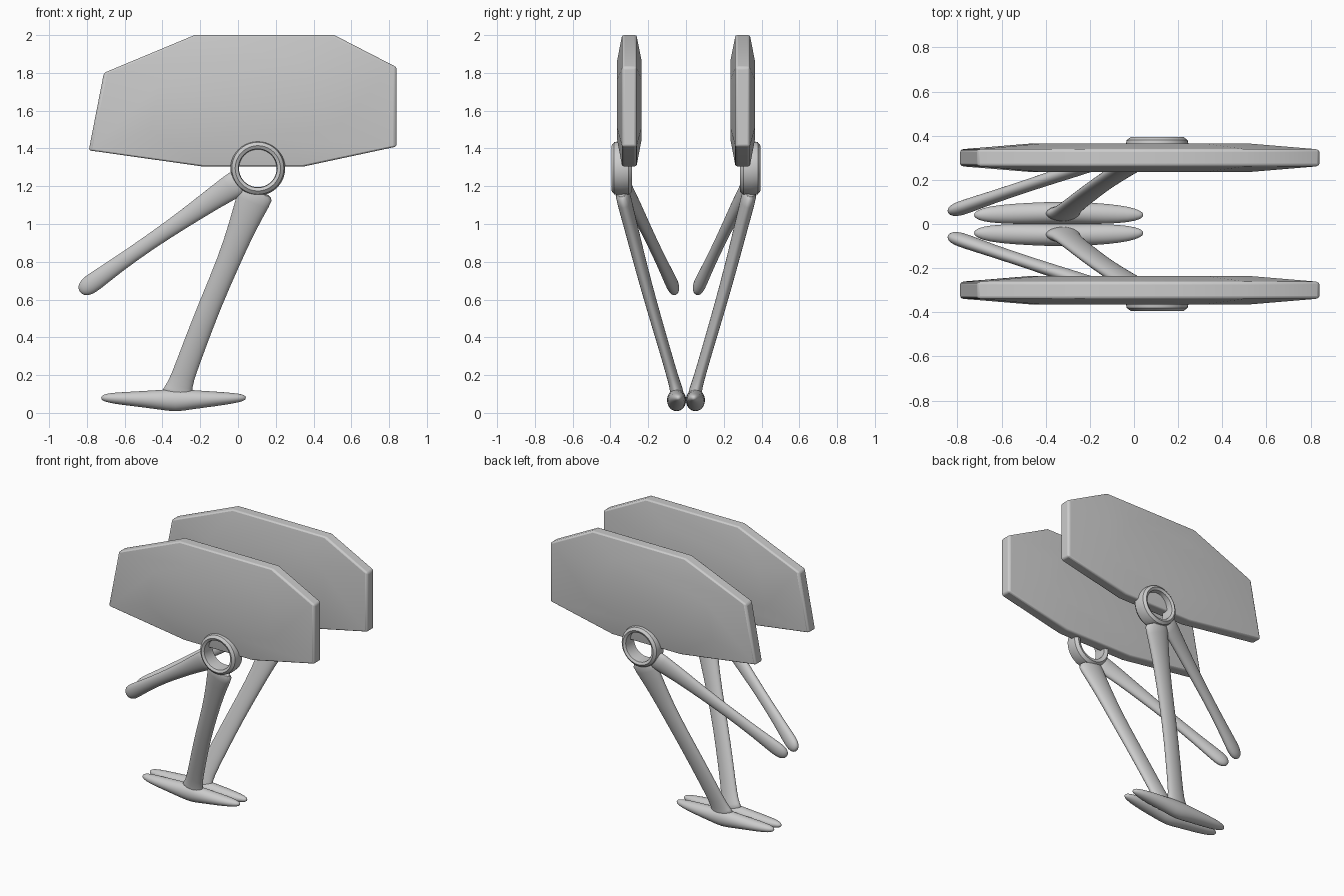
import bpy, bmesh, math
from mathutils import Vector

if "Cube" in bpy.data.objects:
    bpy.data.objects.remove(bpy.data.objects["Cube"])


def finish(name, bm, bevel=0, subsurf=0):
    """Turn a bmesh into a named object mirrored across y = 0."""
    bmesh.ops.recalc_face_normals(bm, faces=bm.faces)
    me = bpy.data.meshes.new(name)
    bm.to_mesh(me)
    bm.free()
    ob = bpy.data.objects.new(name, me)
    bpy.context.collection.objects.link(ob)
    bpy.context.view_layer.objects.active = ob
    ob.select_set(True)
    bpy.ops.object.shade_smooth_by_angle(angle=math.radians(80 if subsurf else 30))
    ob.select_set(False)
    if bevel:
        m = ob.modifiers.new("bevel", 'BEVEL')
        m.width, m.segments = bevel, 3
    if subsurf:
        ob.modifiers.new("subsurf", 'SUBSURF').levels = subsurf
        ob.modifiers["subsurf"].render_levels = subsurf
    ob.modifiers.new("mirror", 'MIRROR').use_axis = (False, True, False)
    ob.modifiers["mirror"].use_mirror_merge = False
    return ob


def bridge(bm, loops, closed=False):
    pairs = list(zip(loops, loops[1:] + loops[:1])) if closed else list(zip(loops, loops[1:]))
    for a, b in pairs:
        n = len(a)
        for i in range(n):
            bm.faces.new((a[i], a[(i + 1) % n], b[(i + 1) % n], b[i]))


def limb(name, sections, n=16):
    """Loft ellipses (x, y, z, half height in xz, half width in y) along a path."""
    bm = bmesh.new()
    pts = [Vector(s[:3]) for s in sections]
    loops = []
    for i, s in enumerate(sections):
        t = (pts[min(i + 1, len(pts) - 1)] - pts[max(i - 1, 0)]).normalized()
        v = Vector((0, 1, 0))
        v = (v - t * v.dot(t)).normalized()
        u = v.cross(t)
        loops.append([bm.verts.new(pts[i] + u * s[3] * math.cos(a) + v * s[4] * math.sin(a))
                      for a in (2 * math.pi * k / n for k in range(n))])
    bridge(bm, loops)
    bm.faces.new(loops[0])
    bm.faces.new(loops[-1])
    return finish(name, bm, subsurf=1)


# side panels: octagonal slabs, thicker in the middle
outline = [(-.79, 1.39), (-.71, 1.80), (-.23, 2.0), (.51, 2.0),
           (.84, 1.83), (.84, 1.41), (.35, 1.305), (-.19, 1.305)]
bm = bmesh.new()
loops = []
for y, k in ((.235, .6), (.262, 1), (.338, 1), (.365, .6)):
    loops.append([bm.verts.new((.03 + (x - .03) * k, y, 1.66 + (z - 1.66) * k)) for x, z in outline])
bridge(bm, loops)
bm.faces.new(loops[0])
bm.faces.new(loops[-1])
finish("side_panel", bm, bevel=.012)

# pivot rings at the lower edge of each panel
bm = bmesh.new()
loops = []
for r, y in ((.10, .295), (.125, .285), (.142, .305), (.145, .345),
             (.138, .38), (.12, .394), (.103, .385), (.10, .36)):
    loops.append([bm.verts.new((.105 + r * math.cos(a), y, 1.295 + r * math.sin(a)))
                  for a in (2 * math.pi * k / 40 for k in range(40))])
bridge(bm, loops, closed=True)
finish("pivot_ring", bm)

# main legs
limb("leg", [(.105, .34, 1.185, .10, .04), (.085, .332, 1.14, .095, .04),
             (.02, .29, .98, .073, .037), (-.05, .245, .80, .062, .034),
             (-.145, .185, .58, .06, .032), (-.23, .12, .36, .062, .03),
             (-.30, .065, .17, .062, .03), (-.315, .05, .12, .075, .035),
             (-.325, .045, .08, .10, .04)])

# swept-back lower arms with rounded ends
limb("lower_arm", [(.02, .345, 1.235, .072, .036), (-.03, .33, 1.20, .07, .036),
                   (-.13, .292, 1.135, .06, .034), (-.28, .24, 1.03, .048, .031),
                   (-.465, .18, .905, .04, .028), (-.65, .118, .775, .043, .029),
                   (-.76, .08, .695, .052, .033), (-.80, .066, .667, .05, .032),
                   (-.825, .058, .65, .036, .024), (-.837, .054, .642, .014, .01)])

# lens-shaped feet
limb("foot", [(-.725, .04, .08, .006, .006), (-.71, .041, .08, .02, .022),
              (-.66, .043, .078, .03, .038), (-.55, .046, .074, .04, .047),
              (-.42, .049, .07, .052, .051), (-.33, .05, .066, .064, .052),
              (-.25, .05, .07, .052, .051), (-.12, .046, .074, .04, .047),
              (-.02, .043, .078, .028, .036), (.03, .041, .08, .018, .02),
              (.042, .04, .08, .006, .006)])
